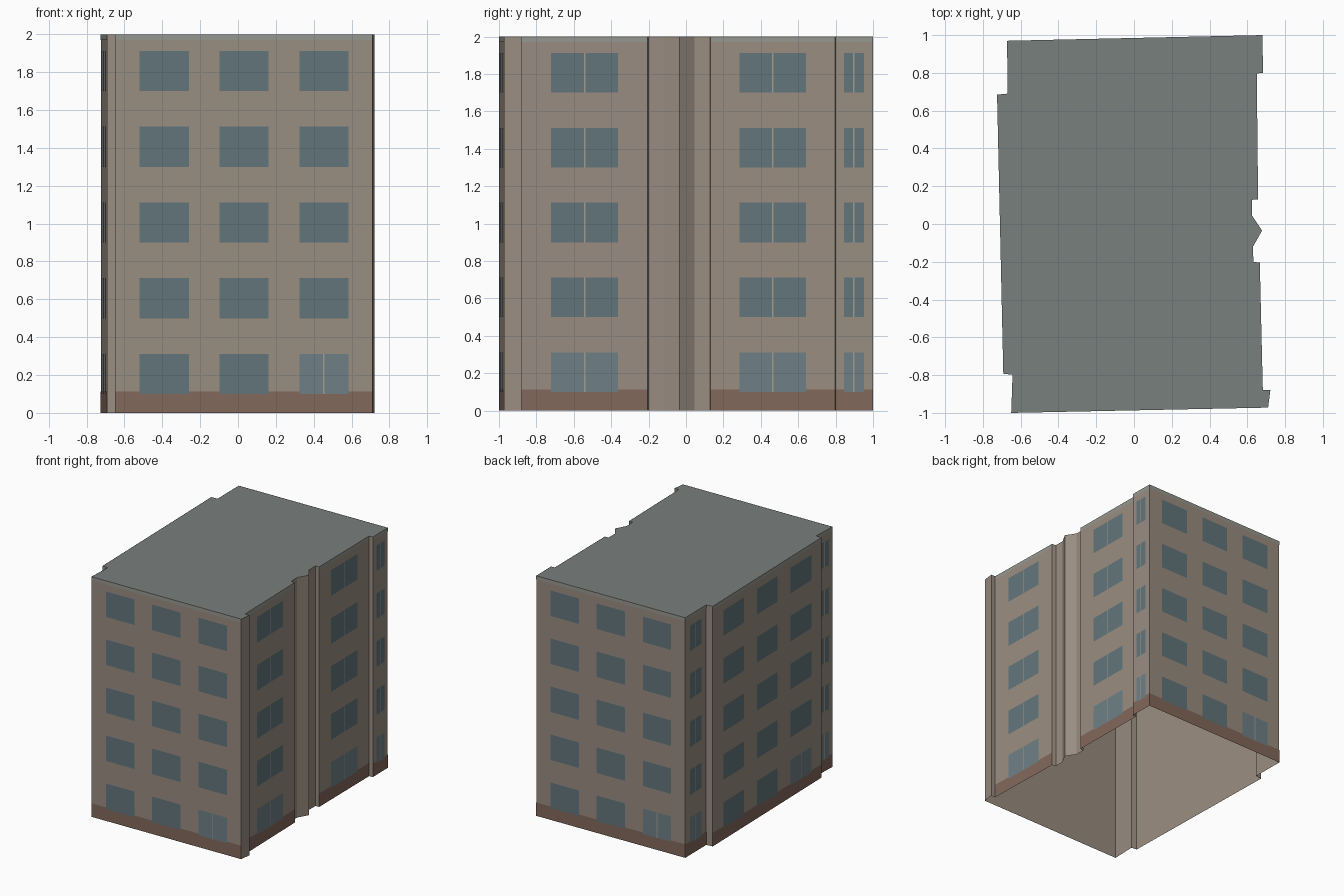
import bpy
from mathutils import Vector

if "Cube" in bpy.data.objects:
    bpy.data.objects.remove(bpy.data.objects["Cube"])

H = 2.0          # building height
FLOOR = 0.4      # storey height


def material(name, rgb):
    m = bpy.data.materials.new(name)
    m.diffuse_color = [(c / 255) ** 2.2 for c in rgb] + [1]
    m.use_nodes = True
    m.node_tree.nodes["Principled BSDF"].inputs["Base Color"].default_value = m.diffuse_color
    return m


STONE = material("stone", (152, 140, 128))
BRICK = material("brick", (130, 104, 92))
TRIM = material("trim", (150, 150, 143))
GLASS = material("glass", (98, 117, 123))
PALE = material("pale_glass", (110, 127, 133))
BAR = material("window_bar", (160, 155, 143))
ROOF = material("roof_grey", (120, 127, 124))

# Footprint corners, counter-clockwise; third value = window bays on the wall
# that starts at this corner (0 = plain stone wall)
PLAN = [
    (-0.65, -1.0, 3), (0.71, -0.972, 0), (0.722, -0.88, 0), (0.682, -0.88, 1),
    (0.666, -0.205, 0), (0.632, -0.2, 0), (0.63, -0.12, 0), (0.678, -0.035, 0),
    (0.625, 0.045, 0), (0.625, 0.128, 0), (0.657, 0.13, 1), (0.65, 0.797, 0),
    (0.683, 0.8, 1), (0.68, 1.0, 3), (-0.672, 0.97, 1), (-0.669, 0.69, 0),
    (-0.725, 0.685, 3), (-0.692, -0.793, 0), (-0.643, -0.798, 1),
]


def make(name, verts, faces, mat):
    me = bpy.data.meshes.new(name)
    me.from_pydata(verts, [], faces)
    me.materials.append(mat)
    ob = bpy.data.objects.new(name, me)
    bpy.context.collection.objects.link(ob)
    return ob


class Panels:
    """Collects upright rectangles laid on the walls into one object."""
    def __init__(self, name, mat, lift):
        self.name, self.mat, self.lift = name, mat, lift
        self.verts, self.faces = [], []

    def add(self, a, b, u0, u1, z0, z1):
        d = b - a
        out = Vector((d.y, -d.x, 0)).normalized() * self.lift
        p, q = a + d * u0 + out, a + d * u1 + out
        n = len(self.verts)
        for c, z in ((p, z0), (q, z0), (q, z1), (p, z1)):
            self.verts.append((c.x, c.y, z))
        self.faces.append((n, n + 1, n + 2, n + 3))

    def build(self):
        make(self.name, self.verts, self.faces, self.mat)


walls = Panels("walls", STONE, 0)
plinth = Panels("brick_plinth", BRICK, 0.001)
cornice = Panels("cornice_band", TRIM, 0.001)
windows = Panels("windows", GLASS, 0.002)
ground = Panels("ground_floor_windows", PALE, 0.002)
bars = Panels("window_bars", BAR, 0.003)

for i, (x, y, bays) in enumerate(PLAN):
    nx, ny, _ = PLAN[(i + 1) % len(PLAN)]
    a, b = Vector((x, y, 0)), Vector((nx, ny, 0))
    length = (b - a).length
    walls.add(a, b, 0, 1, 0, H)
    if not bays:
        continue
    plinth.add(a, b, 0, 1, 0, 0.112)
    cornice.add(a, b, 0, 1, H - 0.03, H)
    # window spans as fractions of the wall length
    if bays == 3:
        spans = [(0.096 + 0.31 * k, 0.287 + 0.31 * k) for k in range(3)]
    elif length > 0.5:
        spans = [(0.235, 0.765)]
    else:
        spans = [(0.22, 0.76)]
    for f in range(5):
        z0, z1 = f * FLOOR + 0.10, f * FLOOR + 0.312
        for k, (u0, u1) in enumerate(spans):
            split = bays == 1 or (k == 2 and f == 0)
            (ground if split and f == 0 else windows).add(a, b, u0, u1, z0, z1)
            if split:
                m, w = (u0 + u1) / 2, 0.004 / length
                bars.add(a, b, m - w, m + w, z0, z1)

for part in (walls, plinth, cornice, windows, ground, bars):
    part.build()

# Flat roof; the underside of the building stays open
make("roof", [(x, y, H) for x, y, _ in PLAN], [tuple(range(len(PLAN)))], ROOF)
